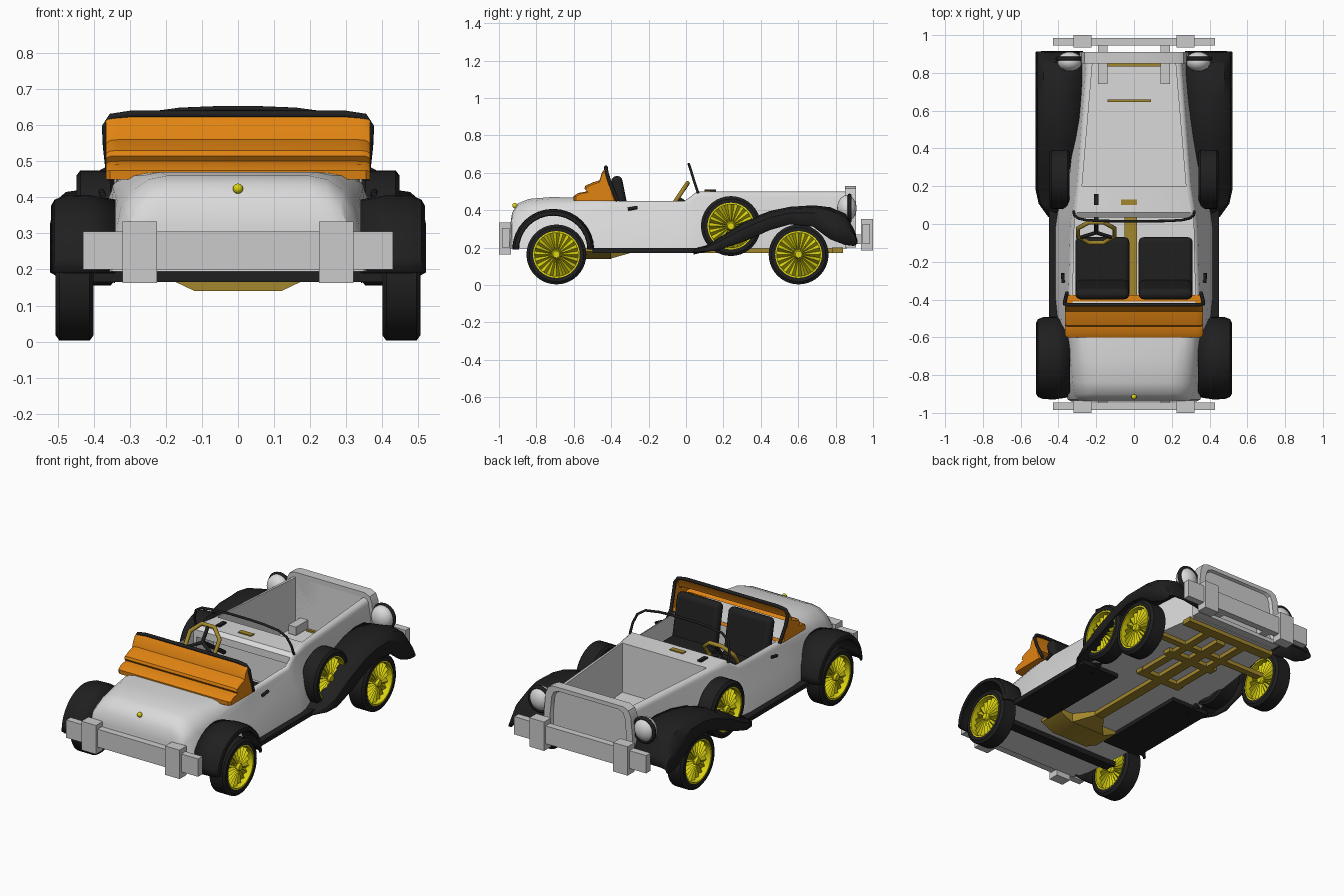
import bpy, bmesh, math
from mathutils import Vector

cube = bpy.data.objects.get("Cube")
if cube:
    bpy.data.objects.remove(cube, do_unlink=True)

def material(name, *rgb):
    m = bpy.data.materials.new(name)
    m.use_nodes = True
    m.diffuse_color = (*rgb, 1)
    m.node_tree.nodes["Principled BSDF"].inputs["Base Color"].default_value = (*rgb, 1)
    return m

WHITE = material("body white", .7, .7, .7)
SILVER = material("silver", .6, .6, .6)
BLACK = material("black", .014, .014, .014)
ORANGE = material("orange canvas", .75, .23, .006)
GOLD = material("dull gold", .36, .24, .025)
YELLOW = material("wheel yellow", .72, .66, .005)

def add(name, bm, mat, mirror=False):
    bmesh.ops.recalc_face_normals(bm, faces=bm.faces[:])
    me = bpy.data.meshes.new(name)
    bm.to_mesh(me)
    bm.free()
    ob = bpy.data.objects.new(name, me)
    bpy.context.collection.objects.link(ob)
    me.materials.append(mat)
    if mirror:
        ob.modifiers.new("mirror", 'MIRROR')
    return ob

def loft(name, rings, mat, closed=True, caps=True, mirror=False, thick=0):
    """Skin a list of point rings."""
    bm = bmesh.new()
    vs = [[bm.verts.new(p) for p in r] for r in rings]
    n = len(vs[0])
    for a, b in zip(vs, vs[1:]):
        for i in range(n if closed else n - 1):
            j = (i + 1) % n
            bm.faces.new((a[i], a[j], b[j], b[i]))
    if caps:
        bm.faces.new(vs[0])
        bm.faces.new(vs[-1])
    ob = add(name, bm, mat, mirror)
    if thick:
        s = ob.modifiers.new("thickness", 'SOLIDIFY')
        s.thickness, s.offset = thick, 0
    return ob

def box(name, x, y, z, mat, mirror=False, bevel=0, tilt=0):
    """Box from (min, max) ranges."""
    bm = bmesh.new()
    bmesh.ops.create_cube(bm, size=1)
    c = Vector((sum(x) / 2, sum(y) / 2, sum(z) / 2))
    for v in bm.verts:
        v.co = Vector((v.co.x * (x[1] - x[0]), v.co.y * (y[1] - y[0]), v.co.z * (z[1] - z[0])))
        if tilt:
            v.co.y, v.co.z = (v.co.y * math.cos(tilt) - v.co.z * math.sin(tilt),
                              v.co.y * math.sin(tilt) + v.co.z * math.cos(tilt))
        v.co += c
    ob = add(name, bm, mat, mirror)
    if bevel:
        b = ob.modifiers.new("bevel", 'BEVEL')
        b.width, b.segments = bevel, 4
    return ob

def tube(name, pts, radius, mat, cyclic=False):
    cu = bpy.data.curves.new(name, 'CURVE')
    cu.dimensions, cu.bevel_depth, cu.bevel_resolution = '3D', radius, 2
    sp = cu.splines.new('POLY')
    sp.points.add(len(pts) - 1)
    for p, co in zip(sp.points, pts):
        p.co = (*co, 1)
    sp.use_cyclic_u = cyclic
    cu.materials.append(mat)
    ob = bpy.data.objects.new(name, cu)
    bpy.context.collection.objects.link(ob)

def ball(name, centre, scale, mat, mirror=False):
    bm = bmesh.new()
    bmesh.ops.create_uvsphere(bm, u_segments=24, v_segments=12, radius=1)
    for v in bm.verts:
        v.co = Vector(a * b + c for a, b, c in zip(v.co, scale, centre))
    return add(name, bm, mat, mirror)

def both(pts):
    """Mirror a half path across x."""
    return pts + [(-x, y, z) for x, y, z in reversed(pts)]

# Body shell: y, bottom half width, top half width, top height, corner radius
stations = [(-.94, .33, .29, .32, .05), (-.93, .35, .31, .385, .09), (-.9, .365, .325, .435, .13),
            (-.84, .38, .335, .46, .14), (-.72, .39, .345, .47, .13), (-.5, .405, .35, .465, .07),
            (-.4, .415, .35, .45, .03), (-.01, .415, .34, .45, .03), (.06, .405, .33, .5, .03),
            (.2, .375, .305, .5, .03), (.86, .28, .255, .5, .03)]
rings = []
for y, wb, wt, zt, r in stations:
    half = [(wb, y, .195), ((wb + wt) / 2 + .008, y, .2 + (zt - r - .2) * .55), (wt, y, zt - r)]
    for k in range(1, 5):
        a = k * math.pi / 8
        half.append((wt - r * (1 - math.cos(a)), y, zt - r + r * math.sin(a)))
    rings.append(both(half))
body = loft("body_shell", rings, WHITE)

# Cockpit, footwell and engine bay openings
cutters = []
for y0, y1, w0, w1, top in [(-.41, .035, .325, .315, .7), (0, .17, .3, .28, .44), (.2, .85, .275, .22, .7)]:
    cut = loft("cutter", [[(w, y, .21), (w, y, top), (-w, y, top), (-w, y, .21)]
                          for y, w in ((y0, w0), (y1, w1))], WHITE)
    cut.hide_render = True
    m = body.modifiers.new("opening", 'BOOLEAN')
    m.operation, m.object, m.solver = 'DIFFERENCE', cut, 'EXACT'
    cutters.append(cut)
bpy.context.view_layer.update()
baked = bpy.data.meshes.new_from_object(body.evaluated_get(bpy.context.evaluated_depsgraph_get()))
body.modifiers.clear()
body.data = baked
for cut in cutters:
    bpy.data.objects.remove(cut, do_unlink=True)

# Radiator with recessed grille
outline = both([(.29, 0, .2), (.288, 0, .37), (.277, 0, .48), (.262, 0, .515), (.23, 0, .53)])
loft("radiator", [[(x * s, y, .365 + (z - .365) * s) for x, _, z in outline]
                  for y, s in ((.85, 1), (.91, 1), (.91, .86), (.892, .83))], SILVER)

# Bumpers
for end, s, z in (("rear", -1, 0), ("front", 1, .02)):
    def span(a, b):
        return tuple(sorted((a * s, b * s)))
    box(end + "_bumper", (-.43, .43), span(.945, .985), (.2 + z, .305 + z), SILVER)
    box(end + "_bumper_guard", (.225, .32), span(.935, 1), (.163 + z, .333 + z), SILVER, True)
    box(end + "_bumper_bracket", (.14, .19), span(.74 if s > 0 else .9, .95), (.22, .27), SILVER, True)

# Front fenders: y, crest height, skirt height
crest = [(.04, .188, .175), (.11, .205, .18), (.18, .25, .19), (.315, .337, .235), (.45, .39, .295),
         (.556, .412, .325), (.68, .42, .312), (.77, .41, .245), (.85, .375, .215), (.895, .29, .21), (.91, .24, .215)]
rings = []
for y, zt, zl in crest:
    w = .45 if y < .1 else .5 if y < .15 else .515
    d = zt - zl
    rings.append([(.27 if y > .3 else .34, y, zt - .02), (.4, y, zt), (w - .04, y, zt - .1 * d),
                  (w - .01, y, zt - .35 * d), (w, y, zl)])
loft("front_fender", rings, BLACK, False, False, True, .012)

# Rear fenders
rings = []
for k in range(17):
    a = math.pi * k / 16
    rings.append([(x, -.71 + (.215 - d) * math.cos(a), .19 + (.213 - d) * math.sin(a))
                  for x, d in ((.34, .015), (.42, .002), (.48, .004), (.505, .014), (.513, .03))])
loft("rear_fender", rings, BLACK, False, False, True, .012)
box("running_board", (.2, .45), (-.5, .1), (.172, .198), BLACK, True)
box("rear_axle", (-.42, .42), (-.72, -.66), (.165, .197), BLACK)

# Wheels: lathed tyre, pleated spoke fan and hub, shared by every wheel
def lathe(name, profile, mat, n=40):
    return loft(name, [[(x, r * math.cos(t), r * math.sin(t)) for x, r in profile]
                       for t in (k * math.tau / n for k in range(n + 1))], mat, True, False)

tyre = lathe("tyre", [(-.053, .125), (-.053, .145), (-.042, .16), (.042, .16), (.053, .145), (.053, .125)], BLACK)
rim = lathe("rim", [(-.05, .116), (-.05, .127), (.05, .127), (.05, .116)], YELLOW)
hub = lathe("hub", [(-.05, .001), (-.05, .018), (-.02, .03), (.02, .03), (.05, .018), (.05, .001)], YELLOW, 16)
fan = []
for k in range(41):
    t, d = k * math.tau / 40, .018 * (k % 2)
    fan.append([(x, r * math.cos(t), r * math.sin(t))
                for x, r in ((-.04 + d, .02), (-.025 + d, .122), (.025 - d, .122), (.04 - d, .02))])
spokes = loft("spokes", fan, YELLOW, False, False)
places = [(s * x, y, z) for s in (1, -1) for x, y, z in ((.453, -.693, .163), (.453, .602, .163), (.395, .24, .315))]
for part in (tyre, rim, hub, spokes):
    part.location = places[0]
    for p in places[1:]:
        copy = part.copy()
        copy.location = p
        bpy.context.collection.objects.link(copy)

# Headlights
ball("headlight", (.34, .86, .41), (.066, .052, .07), WHITE, True)
for s in (1, -1):
    tube("headlight_ring", [(s * .34 + .065 * math.cos(a), .875, .41 + .068 * math.sin(a))
                            for a in (k * math.tau / 24 for k in range(24))], .011, BLACK, True)
box("headlight_stalk", (.325, .355), (.83, .86), (.3, .36), BLACK, True)

# Folded canvas roof, open toward the cockpit
folds = [(-.6, .45), (-.602, .475), (-.575, .492), (-.53, .5), (-.543, .515), (-.538, .53),
         (-.5, .548), (-.462, .56), (-.45, .6), (-.43, .628), (-.375, .45)]
roof = loft("folded_roof", [[(x, -.47 + (y + .47) * s, .45 + (z - .45) * s) for y, z in folds]
                            for x, s in ((-.366, .9), (-.355, .98), (-.33, 1), (.33, 1), (.355, .98), (.366, .9))], ORANGE)
bm = bmesh.new()
bm.from_mesh(roof.data)
bmesh.ops.delete(bm, geom=[f for f in bm.faces if f.normal.y > .8], context='FACES')
bm.to_mesh(roof.data)
bm.free()
tube("roof_frame", both([(.355, -.365, .45), (.365, -.405, .54), (.368, -.422, .595), (.35, -.428, .623), (.3, -.428, .63)]), .01, BLACK)

# Windscreen frame
tube("windscreen_frame", both([(.32, .065, .49), (.315, .045, .55), (.295, .03, .6), (.25, .02, .63),
                               (.16, .016, .642), (.06, .015, .646)]), .007, BLACK)

# Seats
box("seat_cushion", (.025, .31), (-.35, -.07), (.24, .35), BLACK, True, .025)
box("seat_back", (.025, .31), (-.375, -.315), (.28, .585), BLACK, True, .028, .2)

# Steering wheel and column
hubc = Vector((-.2, -.045, .465))
def on_wheel(a, r):
    return hubc + Vector((r * math.cos(a), .56 * r * math.sin(a), .83 * r * math.sin(a)))
tube("steering_wheel", [on_wheel(k * math.pi / 4 + math.pi / 8, .104) for k in range(8)], .012, GOLD, True)
for k in range(3):
    tube("steering_spoke", [hubc, on_wheel(math.pi / 2 + k * math.tau / 3, .1)], .01, BLACK)
tube("steering_column", [hubc, hubc + Vector((0, .2, -.135))], .012, BLACK)

# Small fittings
ball("tail_button", (0, -.915, .424), (.014, .014, .014), YELLOW)
tube("left_door_handle", [(.375, -.31, .405), (.378, -.26, .415)], .009, BLACK)
tube("right_door_handle", [(-.375, -.31, .405), (-.378, -.26, .415)], .009, BLACK)
box("cowl_lever", (-.212, -.188), (.1, .16), (.49, .51), BLACK)
box("gearbox_tunnel", (-.05, .015), (-.41, .1), (.2, .27), GOLD)
box("cowl_block", (-.07, .015), (.1, .13), (.48, .506), GOLD)
box("bay_strip", (-.14, .09), (.645, .66), (.205, .22), GOLD)
box("bay_front_strip", (-.14, .14), (.835, .85), (.205, .22), GOLD)

# Chassis frame, driveline and axle
for name, x, y in (("drive_shaft", (-.03, .03), (-.45, .75)), ("front_cross_member", (-.3, .3), (.78, .84)),
                   ("middle_cross_member", (-.17, .17), (.46, .51)), ("back_cross_member", (-.15, .15), (.2, .25)),
                   ("front_axle", (-.42, .42), (.58, .62))):
    box(name, x, y, (.172, .2), GOLD)
box("chassis_rail", (.1, .145), (.2, .8), (.172, .2), GOLD, True)
loft("differential", [[(x * s, y, z) for x, z in ((.2, .178), (.12, .14), (-.12, .14), (-.2, .178), (-.2, .197), (.2, .197))]
                      for y, s in ((-.56, 1), (-.4, 1))], GOLD)
loft("differential_nose", [[(w, y, z), (-w, y, z), (-w, y, .197), (w, y, .197)]
                           for y, w, z in ((-.4, .11, .142), (-.3, .03, .17))], GOLD)

# Smooth shading with sharp creases kept
bpy.ops.object.select_all(action='DESELECT')
for ob in bpy.context.scene.objects:
    if ob.type == 'MESH':
        ob.select_set(True)
        bpy.context.view_layer.objects.active = ob
bpy.ops.object.shade_smooth_by_angle(angle=math.radians(35))
